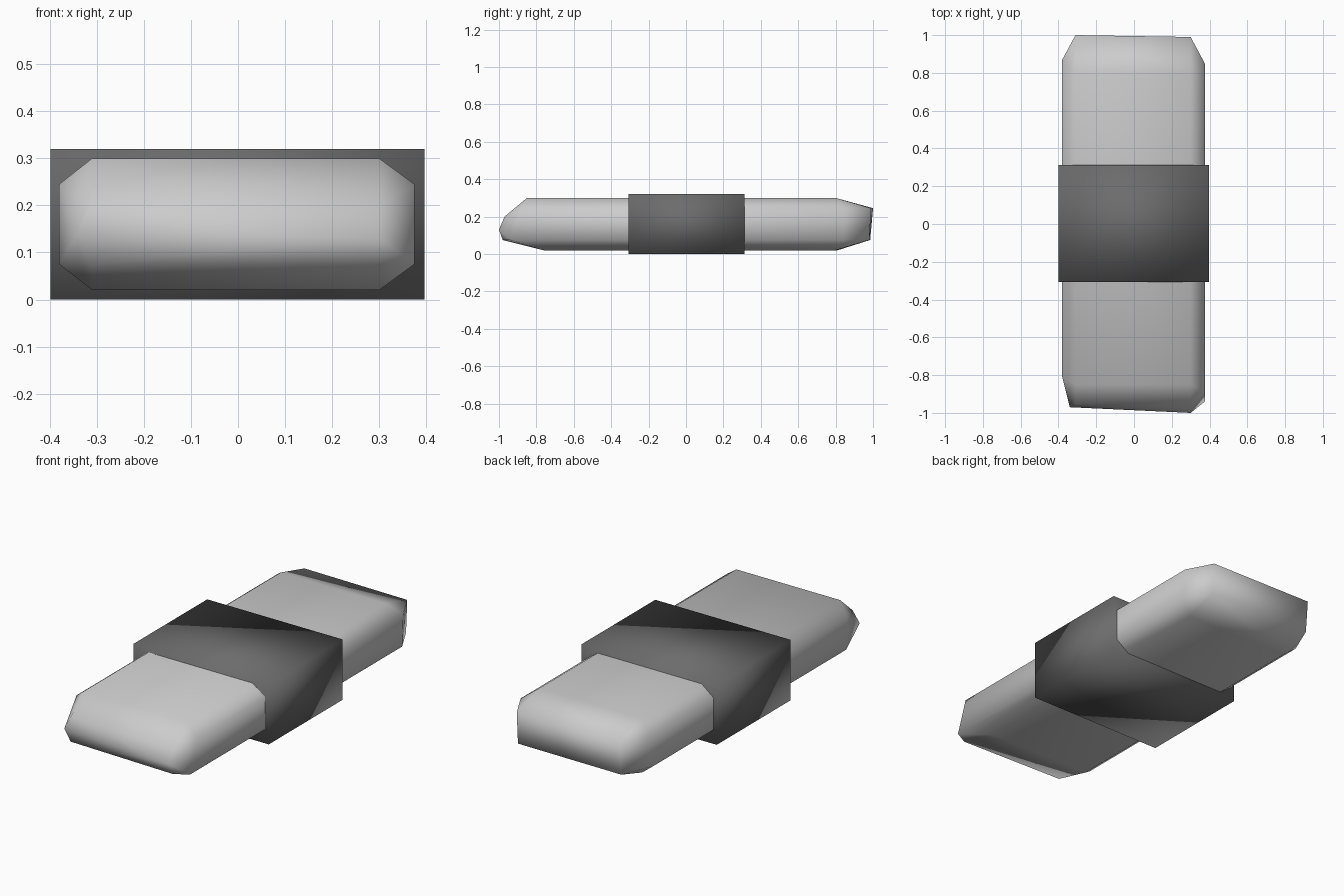
import bpy, bmesh, math

if "Cube" in bpy.data.objects:
    bpy.data.objects.remove(bpy.data.objects["Cube"])


def make_object(name, bm):
    bmesh.ops.recalc_face_normals(bm, faces=bm.faces)
    for f in bm.faces:
        f.smooth = True
    mesh = bpy.data.meshes.new(name)
    bm.to_mesh(mesh)
    bm.free()
    ob = bpy.data.objects.new(name, mesh)
    bpy.context.collection.objects.link(ob)
    return ob


# Eraser block: chamfered bar with unevenly worn ends.
L, R = -0.38, 0.375            # side faces
LI, RI = -0.31, 0.30           # inner edges of the chamfers
BOT, LOW, HIGH, TOP = 0.02, 0.075, 0.245, 0.30
front = [(LI, -0.85, TOP), (RI, -0.85, TOP),
         (L, -0.81, HIGH), (R, -0.88, HIGH),
         (L, -0.80, LOW), (R, -0.94, LOW),
         (LI, -0.75, BOT), (RI, -0.76, BOT),
         (LI, -0.96, LOW), (RI, -0.98, LOW),
         (-0.34, -0.97, 0.14), (RI, -1.0, 0.13),
         (LI, -0.955, 0.205), (RI, -0.97, 0.20)]
back = [(LI, 0.80, TOP), (RI, 0.80, TOP),
        (L, 0.87, HIGH), (R, 0.85, HIGH),
        (L, 0.82, LOW), (R, 0.84, LOW),
        (LI, 0.81, BOT), (RI, 0.80, BOT),
        (LI, 0.985, LOW), (RI, 0.98, LOW),
        (LI, 1.0, HIGH), (RI, 0.99, HIGH)]
bm = bmesh.new()
for p in front + back:
    bm.verts.new(p)
bmesh.ops.convex_hull(bm, input=bm.verts[:])
bmesh.ops.dissolve_limit(bm, angle_limit=math.radians(1),
                         verts=bm.verts[:], edges=bm.edges[:])
make_object("eraser_block", bm)

# Dark sleeve wrapped round the middle.
bm = bmesh.new()
bmesh.ops.create_cube(bm, size=1)
bmesh.ops.scale(bm, vec=(0.795, 0.62, 0.32), verts=bm.verts)
bmesh.ops.translate(bm, vec=(-0.0015, 0.002, 0.16), verts=bm.verts)
sleeve = make_object("sleeve", bm)
mat = bpy.data.materials.new("dark_card")
mat.diffuse_color = (0.15, 0.15, 0.15, 1)
mat.use_nodes = True
mat.node_tree.nodes["Principled BSDF"].inputs["Base Color"].default_value = mat.diffuse_color
sleeve.data.materials.append(mat)
